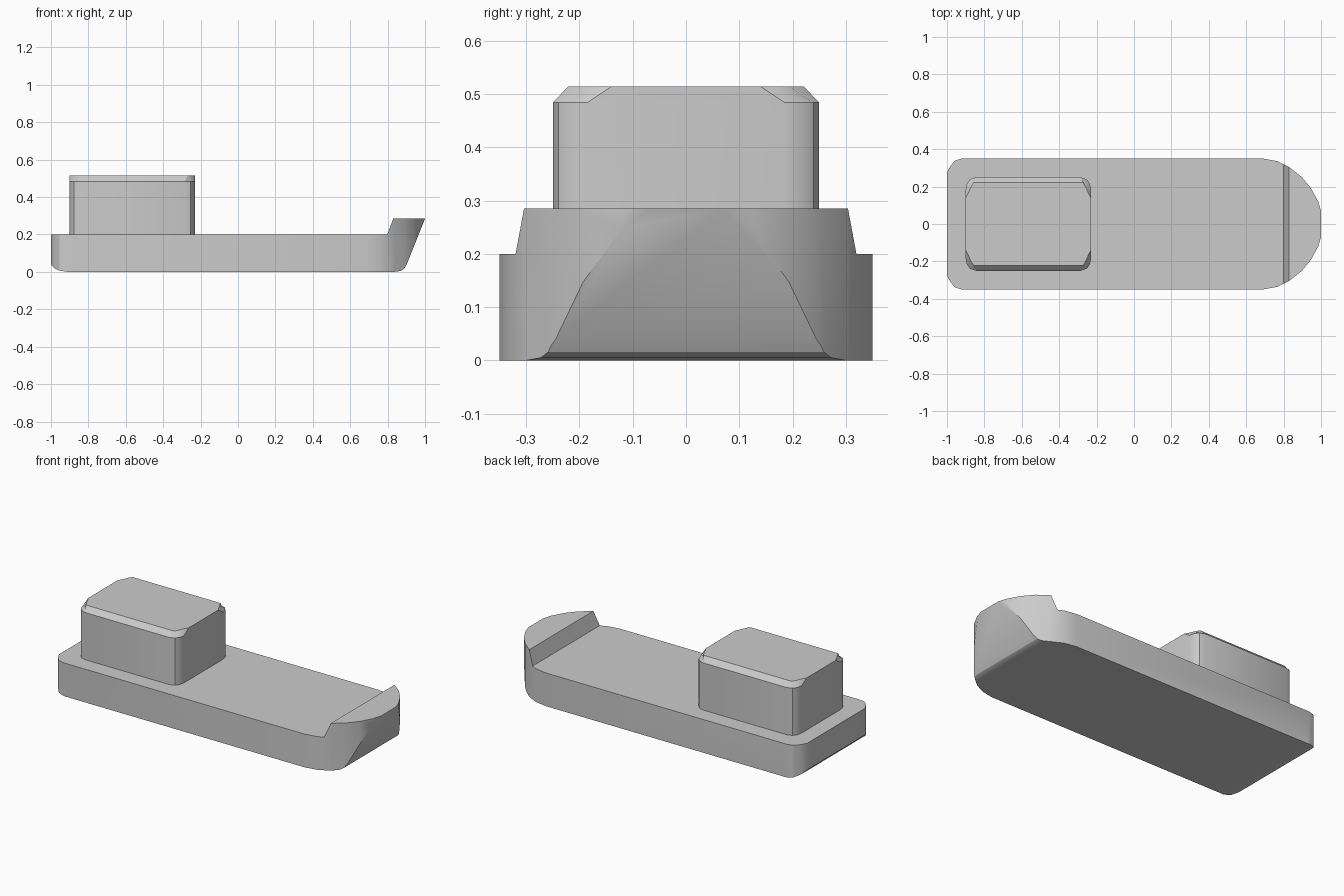
import bpy, bmesh, math

if "Cube" in bpy.data.objects:
    bpy.data.objects.remove(bpy.data.objects["Cube"], do_unlink=True)

grey = bpy.data.materials.new("plain_grey")
grey.use_nodes = True
colour = (0.6, 0.6, 0.6, 1)
grey.diffuse_color = colour
grey.node_tree.nodes["Principled BSDF"].inputs["Base Color"].default_value = colour


def loft(name, rings):
    """Closed solid through rings that have equal numbers of points."""
    bm = bmesh.new()
    loops = [[bm.verts.new(p) for p in ring] for ring in rings]
    n = len(loops[0])
    for a, b in zip(loops, loops[1:]):
        for i in range(n):
            j = (i + 1) % n
            bm.faces.new((a[i], a[j], b[j], b[i]))
    bm.faces.new(loops[0])
    bm.faces.new(loops[-1])
    bmesh.ops.recalc_face_normals(bm, faces=bm.faces)
    mesh = bpy.data.meshes.new(name)
    bm.to_mesh(mesh)
    bm.free()
    mesh.materials.append(grey)
    obj = bpy.data.objects.new(name, mesh)
    bpy.context.collection.objects.link(obj)
    return obj


def smooth(obj, angle):
    bpy.ops.object.select_all(action="DESELECT")
    obj.select_set(True)
    bpy.context.view_layer.objects.active = obj
    bpy.ops.object.shade_smooth_by_angle(angle=math.radians(angle))


def mirrored(half):
    return half + [(x, -y) for x, y in reversed(half)]


# Hull: plan outline intersected with the side profile
plan = mirrored([(-1, 0.275), (-0.98, 0.313), (-0.955, 0.34), (-0.92, 0.35),
                 (0.69, 0.35), (0.765, 0.336), (0.83, 0.304), (0.895, 0.253),
                 (0.945, 0.193), (0.985, 0.12), (1, 0.07)])
side = [(-1, 0.2), (-1, 0.04), (-0.985, 0.022), (-0.955, 0.007), (-0.91, 0),
        (0.835, 0), (0.87, 0.005), (0.888, 0.016), (0.902, 0.04),
        (1, 0.285), (0.83, 0.285), (0.798, 0.2)]
hull = loft("hull", [[(x, y, z) for x, y in plan] for z in (-0.1, 0.4)])
cutter = loft("hull_profile_cutter", [[(x, y, z) for x, z in side] for y in (-0.5, 0.5)])

cut = hull.modifiers.new("profile", "BOOLEAN")
cut.operation = "INTERSECT"
cut.solver = "EXACT"
cut.object = cutter
bpy.context.view_layer.objects.active = hull
bpy.ops.object.modifier_apply(modifier=cut.name)
bpy.data.objects.remove(cutter, do_unlink=True)
smooth(hull, 28)

# Cabin: rounded block, chamfered along both long roof edges
middle = -0.565


def cabin_ring(corner, z):
    """Repeat one corner in all four quadrants at height z."""
    end = corner + [(-x, y) for x, y in reversed(corner)]
    return [(middle + x, y, z) for x, y in mirrored(end)]


wall = [(-0.335, 0.185), (-0.329, 0.216), (-0.312, 0.239), (-0.28, 0.25)]
roof = [(-0.335, 0.14), (-0.322, 0.163), (-0.309, 0.193), (-0.294, 0.221)]
cabin = loft("cabin", [cabin_ring(wall, 0.19), cabin_ring(wall, 0.484),
                       cabin_ring(roof, 0.514)])
smooth(cabin, 28)
